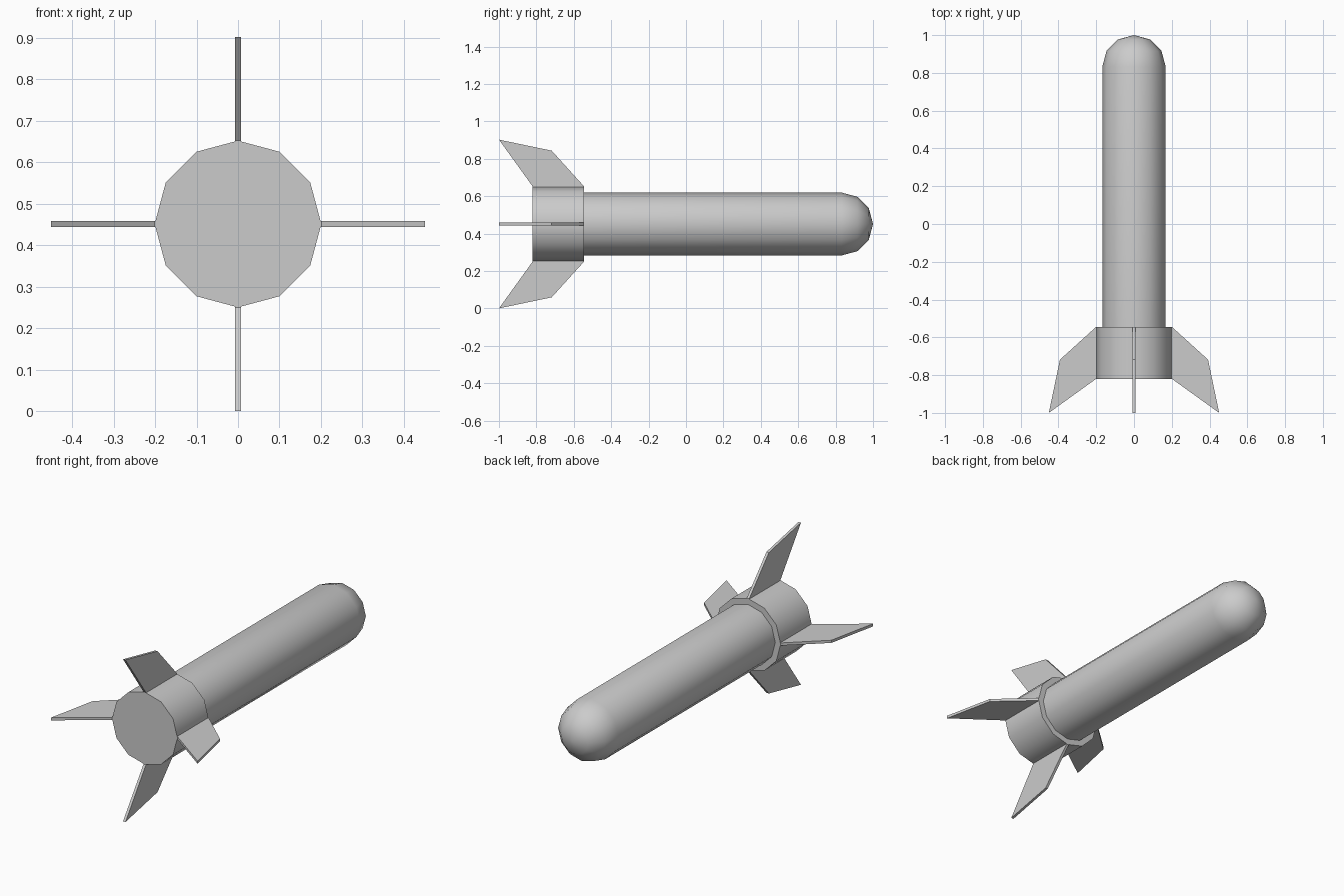
import bpy, bmesh
from math import sin, cos, pi, radians
from mathutils import Matrix

if "Cube" in bpy.data.objects:
    bpy.data.objects.remove(bpy.data.objects["Cube"])

ZC = 0.451      # height of the long axis
SIDES = 12


def finish(name, bm, smooth=False):
    bmesh.ops.remove_doubles(bm, verts=bm.verts, dist=1e-5)
    bmesh.ops.recalc_face_normals(bm, faces=bm.faces)
    mesh = bpy.data.meshes.new(name)
    bm.to_mesh(mesh)
    bm.free()
    ob = bpy.data.objects.new(name, mesh)
    ob.location.z = ZC
    bpy.context.collection.objects.link(ob)
    if smooth:
        bpy.ops.object.select_all(action='DESELECT')
        ob.select_set(True)
        bpy.context.view_layer.objects.active = ob
        bpy.ops.object.shade_smooth_by_angle(angle=radians(40))
    return ob


def lathe(name, profile):
    """Turn (y, radius) points around the y axis; open ends are capped."""
    bm = bmesh.new()
    rings = []
    for y, r in profile:
        if r < 1e-6:
            rings.append([bm.verts.new((0, y, 0))] * SIDES)
        else:
            rings.append([bm.verts.new((r * cos(2 * pi * i / SIDES), y,
                                        r * sin(2 * pi * i / SIDES)))
                          for i in range(SIDES)])
    for a, b in zip(rings, rings[1:]):
        for i in range(SIDES):
            j = (i + 1) % SIDES
            corners = dict.fromkeys([a[i], a[j], b[j], b[i]])
            bm.faces.new(list(corners))
    for ring in (rings[0], rings[-1]):
        if len(set(ring)) > 2:
            bm.faces.new(ring)
    return finish(name, bm, smooth=True)


# Long body with a rounded nose
R = 0.168
nose = [(0.832 + R * sin(radians(a)), R * cos(radians(a))) for a in (0, 30, 60)]
lathe("body", [(-0.56, R)] + nose + [(1.0, 0)])

# Wider tail collar
lathe("tail_collar", [(-0.82, 0.201), (-0.545, 0.201)])

# Four swept fins, outline given as (y, radius)
OUTLINE = [(-0.545, 0.198), (-0.545, 0.201), (-0.718, 0.392),
           (-1.0, 0.451), (-0.82, 0.201), (-0.82, 0.198)]
HALF = 0.0075
for k, side in enumerate(("right", "top", "left", "bottom")):
    bm = bmesh.new()
    face = bm.faces.new([bm.verts.new((r, y, -HALF)) for y, r in OUTLINE])
    out = bmesh.ops.extrude_face_region(bm, geom=[face])
    bmesh.ops.translate(bm, vec=(0, 0, 2 * HALF),
                        verts=[v for v in out["geom"] if isinstance(v, bmesh.types.BMVert)])
    bm.transform(Matrix.Rotation(-k * pi / 2, 4, 'Y'))
    finish("fin_" + side, bm)
